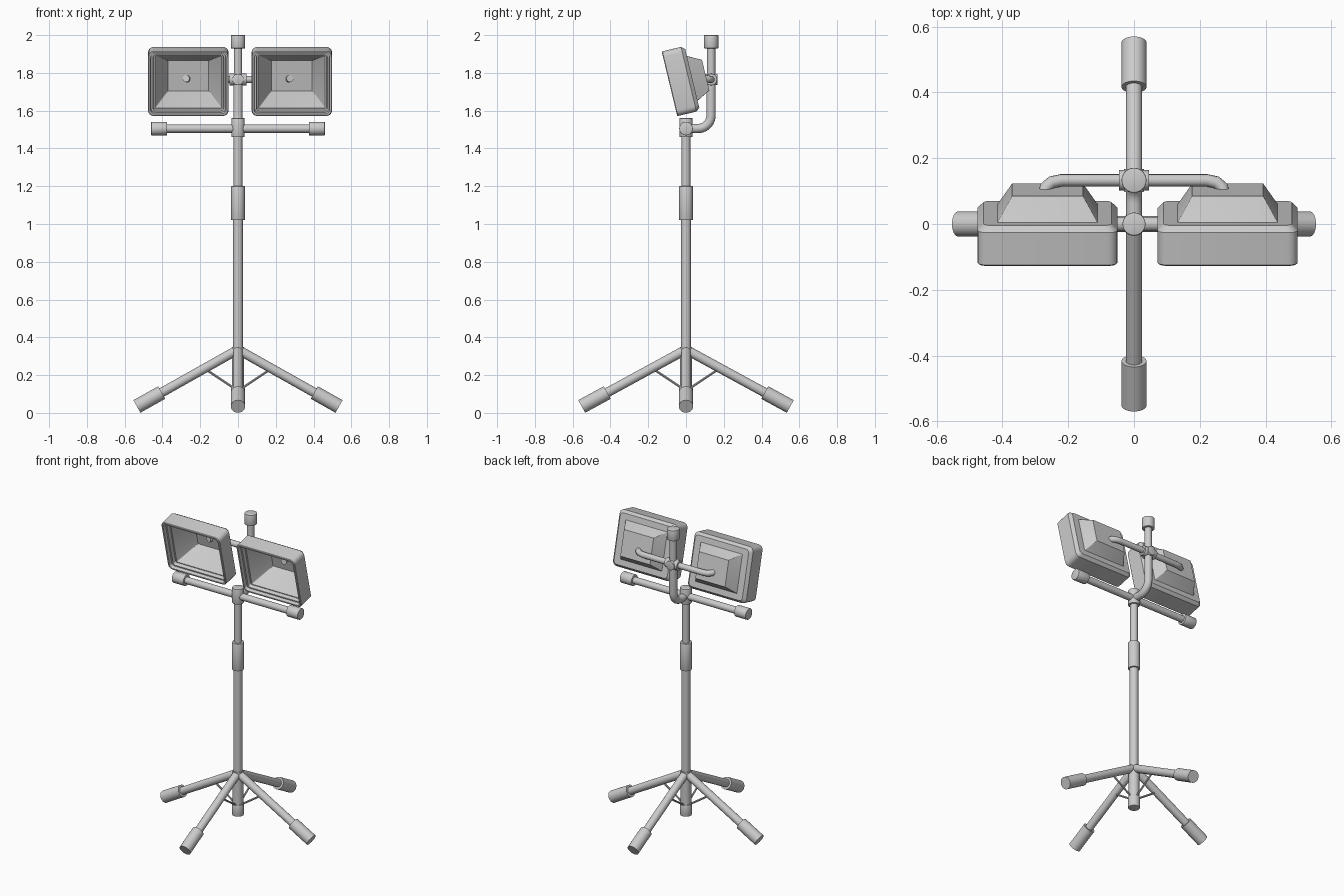
import bpy, bmesh, math
from mathutils import Vector, Matrix

if "Cube" in bpy.data.objects:
    bpy.data.objects.remove(bpy.data.objects["Cube"])


def finish(obj, angle=35):
    bpy.ops.object.select_all(action='DESELECT')
    obj.select_set(True)
    bpy.context.view_layer.objects.active = obj
    bpy.ops.object.shade_smooth_by_angle(angle=math.radians(angle))
    return obj


def rod(name, a, b, r, sides=24, bevel=0.0):
    """Capped cylinder from point a to point b."""
    a, b = Vector(a), Vector(b)
    d = b - a
    bm = bmesh.new()
    m = Matrix.Translation((a + b) / 2) @ d.to_track_quat('Z', 'Y').to_matrix().to_4x4()
    bmesh.ops.create_cone(bm, cap_ends=True, segments=sides, radius1=r, radius2=r,
                          depth=d.length, matrix=m)
    if bevel:
        rims = [e for e in bm.edges if any(len(f.verts) > 4 for f in e.link_faces)]
        bmesh.ops.bevel(bm, geom=rims, offset=bevel, segments=2, affect='EDGES', profile=0.5)
    me = bpy.data.meshes.new(name)
    bm.to_mesh(me)
    bm.free()
    obj = bpy.data.objects.new(name, me)
    bpy.context.collection.objects.link(obj)
    return finish(obj)


def pipe(name, pts, r):
    """Bent tube following a path."""
    cu = bpy.data.curves.new(name, 'CURVE')
    cu.dimensions = '3D'
    cu.bevel_depth = r
    cu.bevel_resolution = 4
    cu.use_fill_caps = True
    sp = cu.splines.new('POLY')
    sp.points.add(len(pts) - 1)
    for p, co in zip(sp.points, pts):
        p.co = (*co, 1)
    obj = bpy.data.objects.new(name, cu)
    bpy.context.collection.objects.link(obj)
    bpy.ops.object.select_all(action='DESELECT')
    obj.select_set(True)
    bpy.context.view_layer.objects.active = obj
    bpy.ops.object.convert(target='MESH')
    return finish(bpy.context.view_layer.objects.active, 40)


def rounded_ring(w, h, r, y, n=4):
    """Rounded rectangle in the XZ plane at depth y."""
    pts = []
    for k, (sx, sz) in enumerate([(1, 1), (-1, 1), (-1, -1), (1, -1)]):
        for i in range(n + 1):
            t = math.pi / 2 * (k + i / n)
            pts.append((sx * (w - r) + r * math.cos(t), y, sz * (h - r) + r * math.sin(t)))
    return pts


def lamp(name, x):
    # half width, half height, corner radius, depth: from reflector, round the rim, to back
    profile = [(.108, .083, .003, .186), (.176, .143, .006, .045), (.184, .148, .012, .045),
               (.188, .152, .015, .022), (.197, .160, .020, .022), (.200, .163, .022, .0),
               (.209, .172, .028, .0), (.213, .176, .030, .004), (.213, .176, .030, .105),
               (.208, .171, .028, .111), (.195, .160, .022, .124), (.152, .122, .004, .124),
               (.108, .083, .003, .197)]
    bm = bmesh.new()
    rings = [[bm.verts.new(p) for p in rounded_ring(w, h, r, d)] for w, h, r, d in profile]
    for a, b in zip(rings, rings[1:]):
        for i in range(len(a)):
            j = (i + 1) % len(a)
            bm.faces.new((a[i], a[j], b[j], b[i]))
    bm.faces.new(rings[0])
    bm.faces.new(rings[-1])
    bmesh.ops.recalc_face_normals(bm, faces=bm.faces)
    me = bpy.data.meshes.new(name)
    bm.to_mesh(me)
    bm.free()
    obj = bpy.data.objects.new(name, me)
    bpy.context.collection.objects.link(obj)
    obj.location = (x, -.0875, 1.742)
    obj.rotation_euler.x = math.radians(13.5)
    return finish(obj, 30)


# Centre mast
rod("lower_mast", (0, 0, .1), (0, 0, 1.1), .026)
rod("upper_mast", (0, 0, 1.1), (0, 0, 1.52), .023)
rod("mast_clamp_sleeve", (0, 0, 1.02), (0, 0, 1.2), .036, bevel=.003)
rod("base_sleeve", (0, 0, .1), (0, 0, .35), .032)
rod("base_collar", (0, 0, .06), (0, 0, .135), .036, bevel=.003)

# Four legs with rubber feet and thin braces
for side, dx, dy, reach in [("front", 0, -1, .552), ("back", 0, 1, .552),
                            ("left", -1, 0, .535), ("right", 1, 0, .535)]:
    def at(r, z):
        return (dx * r, dy * r, z)
    top, end = Vector((0, 0, .335)), Vector(at(reach, .034))
    rod(side + "_leg", top, top.lerp(end, .95), .025)
    rod(side + "_foot", top.lerp(end, .755), end, .038)
    rod(side + "_brace", at(.18, .237), at(.02, .13), .006, 10)

# Cross bar with end grips
rod("mast_top_collar", (0, 0, 1.46), (0, 0, 1.56), .035, bevel=.002)
rod("cross_bar", (-.42, 0, 1.505), (.42, 0, 1.505), .022)
for side, s in (("left", -1), ("right", 1)):
    rod(side + "_bar_grip", (s * .375, 0, 1.505), (s * .46, 0, 1.505), .036, bevel=.003)

# Bent riser behind the lamps
R = .07
bend = [(0, .133 - R + R * math.sin(t), 1.505 + R - R * math.cos(t))
        for t in (math.pi / 2 * i / 6 for i in range(7))]
pipe("bent_riser", [(0, 0, 1.505)] + bend + [(0, .133, 1.75)], .0245)
rod("riser_top", (0, .133, 1.74), (0, .133, 1.96), .022)
rod("riser_cap", (0, .133, 1.93), (0, .133, 2.0), .038, bevel=.003)

# Lamp arm with its fitting
half = [(.22, .133, 1.765), (.25, .127, 1.766), (.268, .112, 1.768), (.275, .085, 1.77)]
pipe("lamp_arm", [(-x, y, z) for x, y, z in reversed(half)] + half, .019)
rod("arm_fitting", (-.046, .133, 1.765), (.046, .133, 1.765), .031, bevel=.002)
rod("arm_fitting_cross", (0, .097, 1.765), (0, .168, 1.765), .030, bevel=.002)

# Two flood lamps
lamp("left_lamp", -.263)
lamp("right_lamp", .285)
